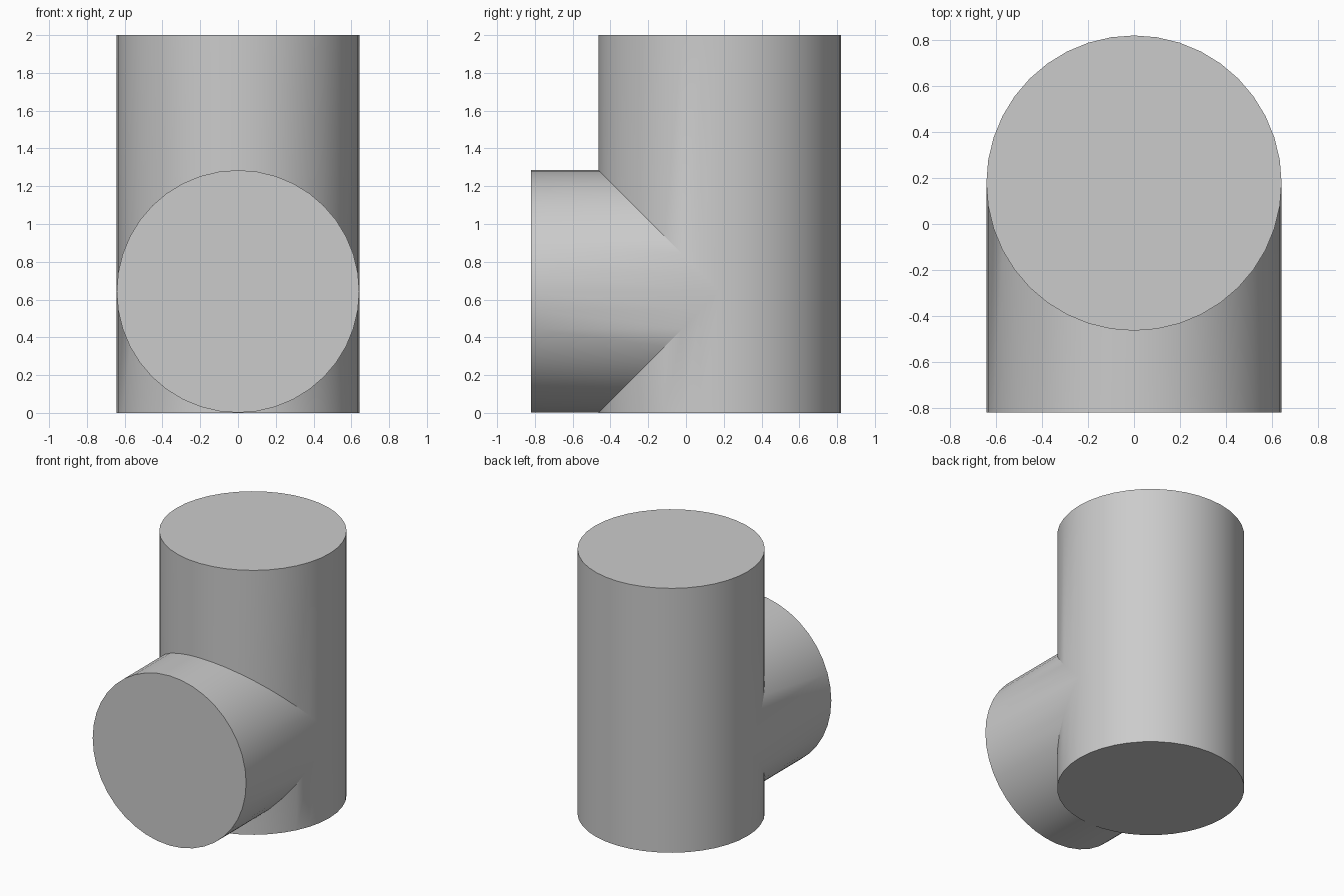
import bpy, bmesh
from math import sin, cos, tau

cube = bpy.data.objects.get("Cube")
if cube:
    bpy.data.objects.remove(cube, do_unlink=True)

SIDES = 40
R = 0.642            # radius of both pipes
AXIS_Y = 0.178       # vertical pipe axis
AXIS_Z = 0.643       # branch axis height
TOP = 2.0
FRONT = -0.82

grey = bpy.data.materials.new("plain grey")
grey.use_nodes = True
colour = (0.6, 0.6, 0.6, 1)
grey.diffuse_color = colour
grey.node_tree.nodes["Principled BSDF"].inputs["Base Color"].default_value = colour

bm = bmesh.new()


def face(points):
    bm.faces.new([bm.verts.new(p) for p in points])


def pipe_point(i, z):
    a = tau * i / SIDES
    return (R * sin(a), AXIS_Y - R * cos(a), z)


def branch_point(i, y):
    a = tau * i / SIDES
    return (R * sin(a), y, AXIS_Z + R * cos(a))


def half_opening(i):
    # Half height of the mitred opening, zero on the back half
    return max(0.0, R * cos(tau * i / SIDES))


def mitre_y(i):
    return AXIS_Y - R * abs(cos(tau * i / SIDES))


# Walls: vertical pipe above and below the joint, then the branch
for i in range(SIDES):
    j = i + 1
    up_i, up_j = AXIS_Z + half_opening(i), AXIS_Z + half_opening(j)
    low_i, low_j = AXIS_Z - half_opening(i), AXIS_Z - half_opening(j)
    face([pipe_point(i, up_i), pipe_point(j, up_j), pipe_point(j, TOP), pipe_point(i, TOP)])
    face([pipe_point(i, 0), pipe_point(j, 0), pipe_point(j, low_j), pipe_point(i, low_i)])
    face([branch_point(i, FRONT), branch_point(j, FRONT),
          branch_point(j, mitre_y(j)), branch_point(i, mitre_y(i))])

# Flat end caps
face([pipe_point(i, TOP) for i in range(SIDES)])
face([pipe_point(i, 0) for i in range(SIDES)])
face([branch_point(i, FRONT) for i in range(SIDES)])

bmesh.ops.remove_doubles(bm, verts=bm.verts, dist=0.0001)
bmesh.ops.recalc_face_normals(bm, faces=bm.faces)

mesh = bpy.data.meshes.new("pipe_tee")
bm.to_mesh(mesh)
bm.free()
mesh.materials.append(grey)
tee = bpy.data.objects.new("pipe_tee", mesh)
bpy.context.collection.objects.link(tee)

# Smooth walls, crisp caps and joint
bpy.ops.object.select_all(action="DESELECT")
tee.select_set(True)
bpy.context.view_layer.objects.active = tee
bpy.ops.object.shade_smooth_by_angle(angle=0.52)
